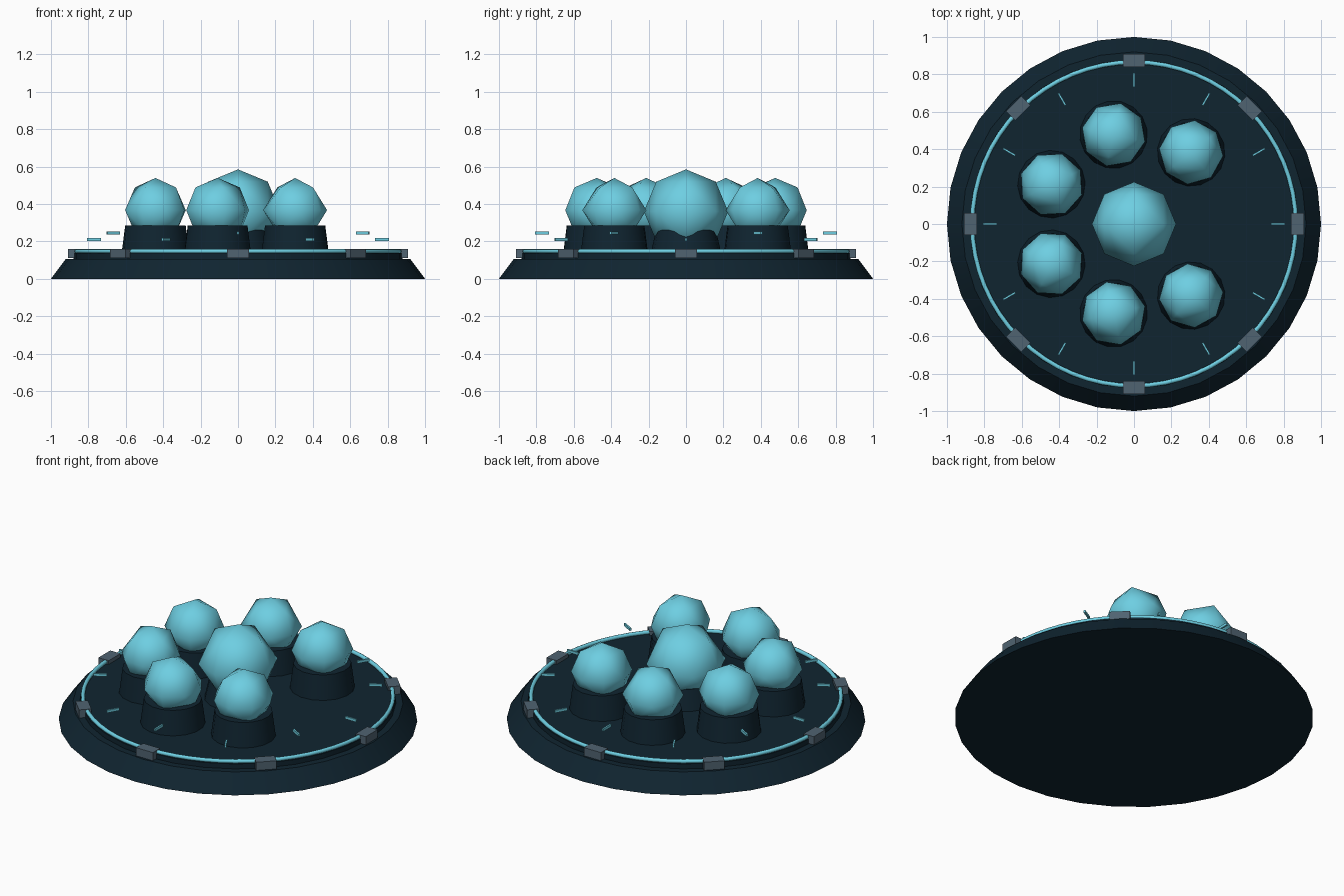
import bpy, bmesh
from itertools import product
from math import cos, sin, pi, radians
from mathutils import Matrix, Vector

old = bpy.data.objects.get("Cube")
if old:
    bpy.data.objects.remove(old)


def material(name, rgb):
    m = bpy.data.materials.new(name)
    m.use_nodes = True
    m.diffuse_color = (*rgb, 1)
    m.node_tree.nodes["Principled BSDF"].inputs["Base Color"].default_value = (*rgb, 1)
    return m


NAVY = material("dark navy", (0.005, 0.018, 0.03))
CYAN = material("pale cyan", (0.155, 0.62, 0.76))
SLATE = material("slate grey", (0.08, 0.125, 0.165))


def finish(name, bm, mat, loc=(0, 0, 0), turn=0, smooth_angle=40):
    bmesh.ops.recalc_face_normals(bm, faces=bm.faces)
    mesh = bpy.data.meshes.new(name)
    bm.to_mesh(mesh)
    bm.free()
    mesh.materials.append(mat)
    if smooth_angle:
        mesh.shade_smooth()
        mesh.set_sharp_from_angle(angle=radians(smooth_angle))
    obj = bpy.data.objects.new(name, mesh)
    obj.location = loc
    obj.rotation_euler.z = turn
    bpy.context.collection.objects.link(obj)
    return obj


def frustum(name, r_low, r_high, z_low, z_high, sides, mat, x=0, y=0, turn=0):
    bm = bmesh.new()
    bmesh.ops.create_cone(bm, cap_ends=True, segments=sides, radius1=r_low,
                          radius2=r_high, depth=z_high - z_low)
    return finish(name, bm, mat, (x, y, (z_low + z_high) / 2), turn)


def box(name, size, mat, loc, turn):
    bm = bmesh.new()
    bmesh.ops.create_cube(bm, size=1, matrix=Matrix.Diagonal((*size, 1)))
    return finish(name, bm, mat, loc, turn, 0)


def orb(name, radius, loc, turn=0):
    # Octahedron split once and pushed out to a sphere
    bm = bmesh.new()
    for p in product((-1, 0, 1), repeat=3):
        if 0 < sum(map(abs, p)) < 3:
            bm.verts.new(Vector(p).normalized() * radius)
    bmesh.ops.convex_hull(bm, input=bm.verts)
    return finish(name, bm, CYAN, loc, turn, 80)


# Stepped round base
frustum("base", 1.0, 0.92, 0, 0.107, 32, NAVY)
frustum("deck", 0.88, 0.88, 0.107, 0.137, 32, NAVY)

# Glowing rim ring
bpy.ops.mesh.primitive_torus_add(major_radius=0.865, minor_radius=0.012,
                                 major_segments=64, minor_segments=8,
                                 location=(0, 0, 0.147))
ring = bpy.context.object
ring.name = "rim_ring"
ring.data.materials.append(CYAN)
ring.data.shade_smooth()

# Clamps around the ring
for i in range(8):
    a = i * pi / 4
    box(f"ring_clamp_{i + 1}", (0.07, 0.115, 0.05), SLATE,
        (0.875 * cos(a), 0.875 * sin(a), 0.135), a)

# Floating dial marks at two alternating heights
for i in range(12):
    a = i * pi / 6
    box(f"dial_mark_{i + 1}", (0.075, 0.01, 0.016), CYAN,
        (0.77 * cos(a), 0.77 * sin(a), 0.245 if i % 2 else 0.21), a)

# Central orb on its pedestal
frustum("centre_pedestal", 0.19, 0.16, 0.13, 0.26, 16, NAVY)
orb("centre_orb", 0.225, (0, 0, 0.36))

# Outer orbs: seven equal places, the first left open
for i in range(1, 7):
    a = i * 2 * pi / 7
    x, y = 0.49 * cos(a), 0.49 * sin(a)
    frustum(f"pedestal_{i}", 0.182, 0.162, 0.13, 0.285, 16, NAVY, x, y, -a)
    orb(f"orb_{i}", 0.172, (x, y, 0.367), -a)
